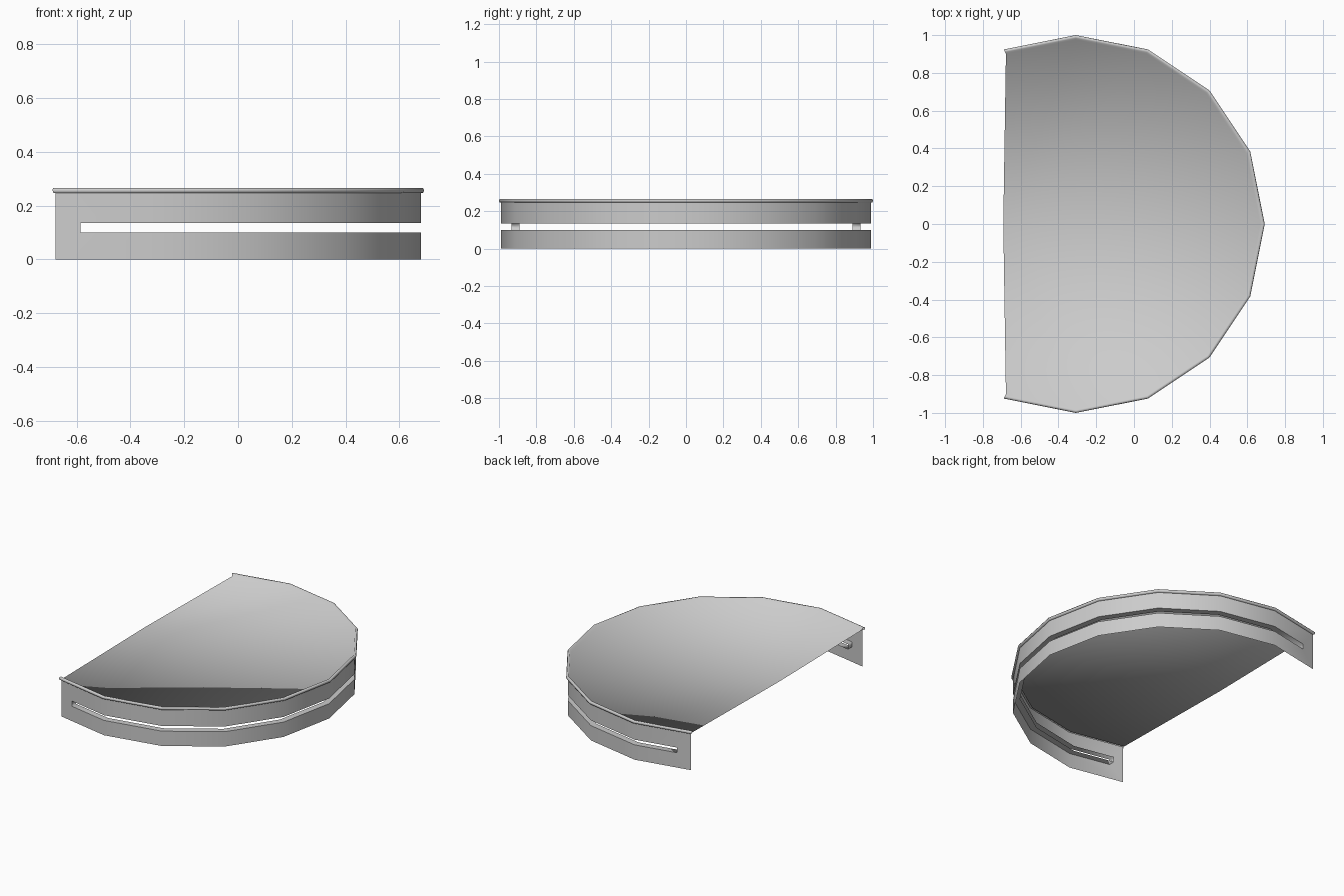
import bpy, math

if "Cube" in bpy.data.objects:
    bpy.data.objects.remove(bpy.data.objects["Cube"])

CX = -0.308          # centre of the 16-sided arc
STEP = math.pi / 8


def arc(r, z, x_end):
    """Points of the 16-gon of radius r, cut off at x = x_end on both sides."""
    pt = lambda k: (CX + r * math.cos(k * STEP), r * math.sin(k * STEP))
    core = [pt(k) for k in range(-4, 5)]
    (xa, ya), (xb, yb) = pt(4), pt(5)
    y = ya + (yb - ya) * (x_end - xa) / (xb - xa)
    pts = [(x_end, -y)] + core + [(x_end, y)]
    return [(x, yy, z) for x, yy in pts]


def loft(name, rows, closed=False, extra=None):
    """Skin between rows of equal length; optionally fan the last row to a point."""
    n = len(rows[0])
    verts = [v for row in rows for v in row]
    faces = []
    for i in range(len(rows) - 1):
        for j in range(n if closed else n - 1):
            k = (j + 1) % n
            faces.append((i * n + j, i * n + k, (i + 1) * n + k, (i + 1) * n + j))
    if extra:
        base = (len(rows) - 1) * n
        verts.append(extra)
        faces += [(base + j, base + j + 1, len(verts) - 1) for j in range(n - 1)]
    mesh = bpy.data.meshes.new(name)
    mesh.from_pydata(verts, [], faces)
    obj = bpy.data.objects.new(name, mesh)
    bpy.context.collection.objects.link(obj)
    mesh.shade_smooth()
    return obj


def band(r, z0, z1, x_end):
    return arc(r, z0, x_end) + arc(r, z1, x_end)[::-1]


# Curved side wall with a mitred frame around the long slot
outer = band(0.988, 0.0, 0.252, -0.678)
slot = band(0.988, 0.10, 0.135, -0.585)
loft("side_wall", [outer, slot], closed=True)

# Slot lining that runs inward
loft("slot_lining", [slot, band(0.945, 0.10, 0.135, -0.585)], closed=True)

# Rolled rim flowing into the slightly recessed top sheet
rim = [(0.988, 0.246, -0.680), (0.997, 0.248, -0.687), (1.0, 0.257, -0.690),
       (0.996, 0.265, -0.688), (0.984, 0.265, -0.683), (0.976, 0.250, -0.678)]
loft("top_with_rim", [arc(r, z, x) for r, z, x in rim], extra=(-0.692, 0, 0.250))
